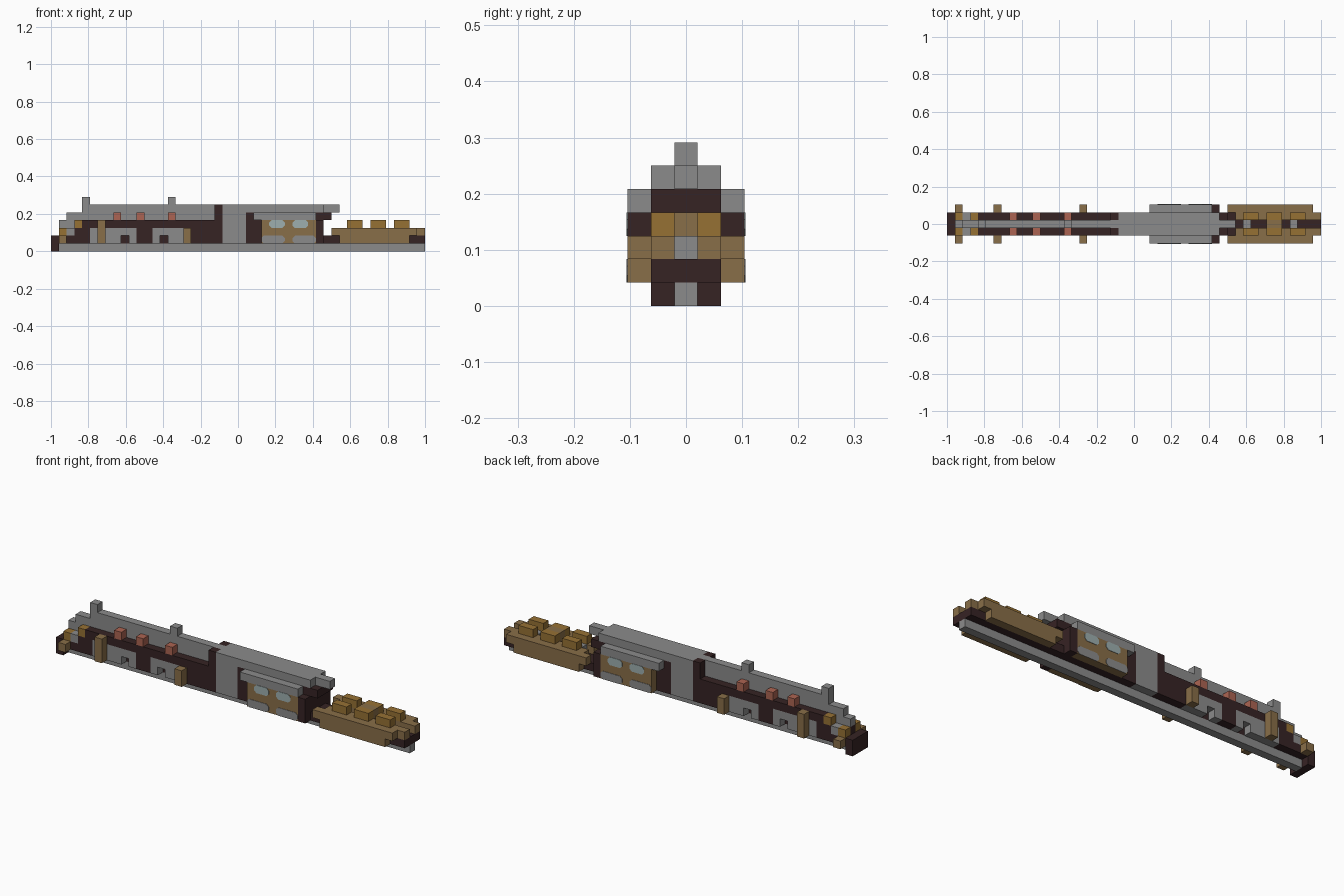
import bpy
import bmesh

cube = bpy.data.objects.get("Cube")
if cube:
    bpy.data.objects.remove(cube, do_unlink=True)

U = 2 / 48  # one block


def material(name, rgb):
    m = bpy.data.materials.new(name)
    lin = [((c / 255 + 0.055) / 1.055) ** 2.4 for c in rgb] + [1]
    m.use_nodes = True
    m.diffuse_color = lin
    m.node_tree.nodes["Principled BSDF"].inputs["Base Color"].default_value = lin
    return m


grey = material("steel grey", (139, 139, 139))
dark = material("dark brown", (54, 35, 36))
tan = material("tan", (137, 110, 72))
gold = material("gold", (150, 113, 52))
red = material("brick red", (172, 100, 82))
glass = material("pale glass", (158, 175, 175))

# Lanes across the hull; inner and outer lanes are mirrored
LANES = {"centre": [(-0.5, 0.5)], "inner": [(-1.5, -0.5), (0.5, 1.5)],
         "outer": [(-2.5, -1.5), (1.5, 2.5)], "wide": [(-1.5, 1.5)]}


def finish(bm, name, mat):
    mesh = bpy.data.meshes.new(name)
    bmesh.ops.recalc_face_normals(bm, faces=bm.faces)
    bm.to_mesh(mesh)
    bm.free()
    mesh.materials.append(mat)
    bpy.context.collection.objects.link(bpy.data.objects.new(name, mesh))


def block(name, lane, x0, x1, z0, z1, mat):
    """Box measured in blocks from the rear end, on every side of its lane."""
    bm = bmesh.new()
    for y0, y1 in LANES[lane]:
        verts = bmesh.ops.create_cube(bm, size=1)["verts"]
        for v in verts:
            v.co.x = (x0 if v.co.x < 0 else x1) * U - 1
            v.co.y = (y0 if v.co.y < 0 else y1) * U
            v.co.z = (z0 if v.co.z < 0 else z1) * U
    finish(bm, name, mat)


def plate(name, x0, x1, z0, z1, mat, cut=0.3):
    """Thin panel with clipped corners on both cabin walls."""
    ring = [(x0 + cut, z0), (x1 - cut, z0), (x1, z0 + cut), (x1, z1 - cut),
            (x1 - cut, z1), (x0 + cut, z1), (x0, z1 - cut), (x0, z0 + cut)]
    bm = bmesh.new()
    for side in (-1, 1):
        face = bm.faces.new([bm.verts.new((x * U - 1, side * 2.5 * U, z * U)) for x, z in ring])
        out = bmesh.ops.extrude_face_region(bm, geom=[face])["geom"]
        for v in out:
            if isinstance(v, bmesh.types.BMVert):
                v.co.y += side * 0.002
    finish(bm, name, mat)


# Keel and rear bumper
block("keel", "centre", 1, 48, 0, 1, grey)
block("rear_bumper", "wide", 0, 1, 0, 2, dark)

# Central spine, stepped at the rear
block("spine_core", "centre", 1, 35, 1, 3, dark)
block("spine_low", "centre", 1, 34, 3, 4, grey)
block("spine_mid", "centre", 2, 34, 4, 5, grey)
block("spine_top", "centre", 4, 37, 5, 6, grey)
for x in (4, 15):
    block("mast", "centre", x, x + 1, 6, 7, grey)

# Rear fittings
block("rear_lamp", "outer", 1, 2, 1, 2, tan)
block("rear_step", "inner", 1, 5, 1, 2, dark)
block("rear_cap", "inner", 1, 2, 2, 3, gold)
block("rear_vent", "inner", 2, 3, 2, 3, grey)
block("rear_riser", "inner", 3, 5, 2, 3, dark)
block("rear_knob", "inner", 3, 4, 3, 4, gold)

# Side gallery with its machinery
block("gallery", "inner", 4, 21, 3, 4, dark)
block("machinery_rear", "inner", 5, 9, 1, 3, grey)
block("machinery_bridge", "inner", 9, 10, 2, 3, grey)
block("machinery_post", "inner", 10, 11, 1, 3, grey)
block("machinery_hatch", "inner", 11, 13, 1, 3, dark)
block("machinery_mid", "inner", 13, 14, 1, 3, grey)
block("machinery_link", "inner", 14, 15, 2, 3, grey)
block("machinery_front", "inner", 15, 18, 1, 3, grey)
block("gallery_base", "inner", 18, 22, 1, 3, dark)
block("gallery_column", "inner", 21, 22, 3, 6, dark)
for x in (8, 11, 15):
    block("red_beacon", "inner", x, x + 1, 4, 5, red)
block("tall_pillar", "outer", 6, 7, 1, 4, tan)
block("short_pillar", "outer", 17, 18, 1, 3, tan)

# Middle tower and cabin
block("tower", "inner", 22, 25, 1, 6, grey)
block("cabin_core", "inner", 25, 35, 1, 5, dark)
block("cabin_ceiling", "inner", 25, 35, 5, 6, grey)
block("cabin_roof", "outer", 26, 34, 4, 5, grey)
block("cabin_wall", "outer", 27, 34, 1, 4, tan)
for x in (28, 31):
    plate("cabin_window", x, x + 2, 3, 4, glass)
for x in (27, 31):
    plate("cabin_skirt", x, x + 3, 1, 2, grey)
block("cabin_end", "outer", 34, 35, 1, 4, dark)
block("cabin_hood", "wide", 35, 36, 4, 5, dark)
block("cabin_bulkhead", "centre", 34, 35, 3, 5, dark)

# Front hull
block("hull_floor", "wide", 35, 48, 1, 2, dark)
block("hull_side", "outer", 37, 46, 1, 2, tan)
block("hull_rail", "outer", 36, 47, 2, 3, tan)
block("hull_deck", "inner", 37, 48, 2, 3, tan)
block("deck_core", "centre", 41, 43, 2, 4, tan)
for x in (38, 41, 44):
    block("deck_crate", "inner", x, x + 2, 3, 4, gold)
for x in (38, 44):
    block("deck_hatch", "centre", x, x + 1, 2, 3, grey)
